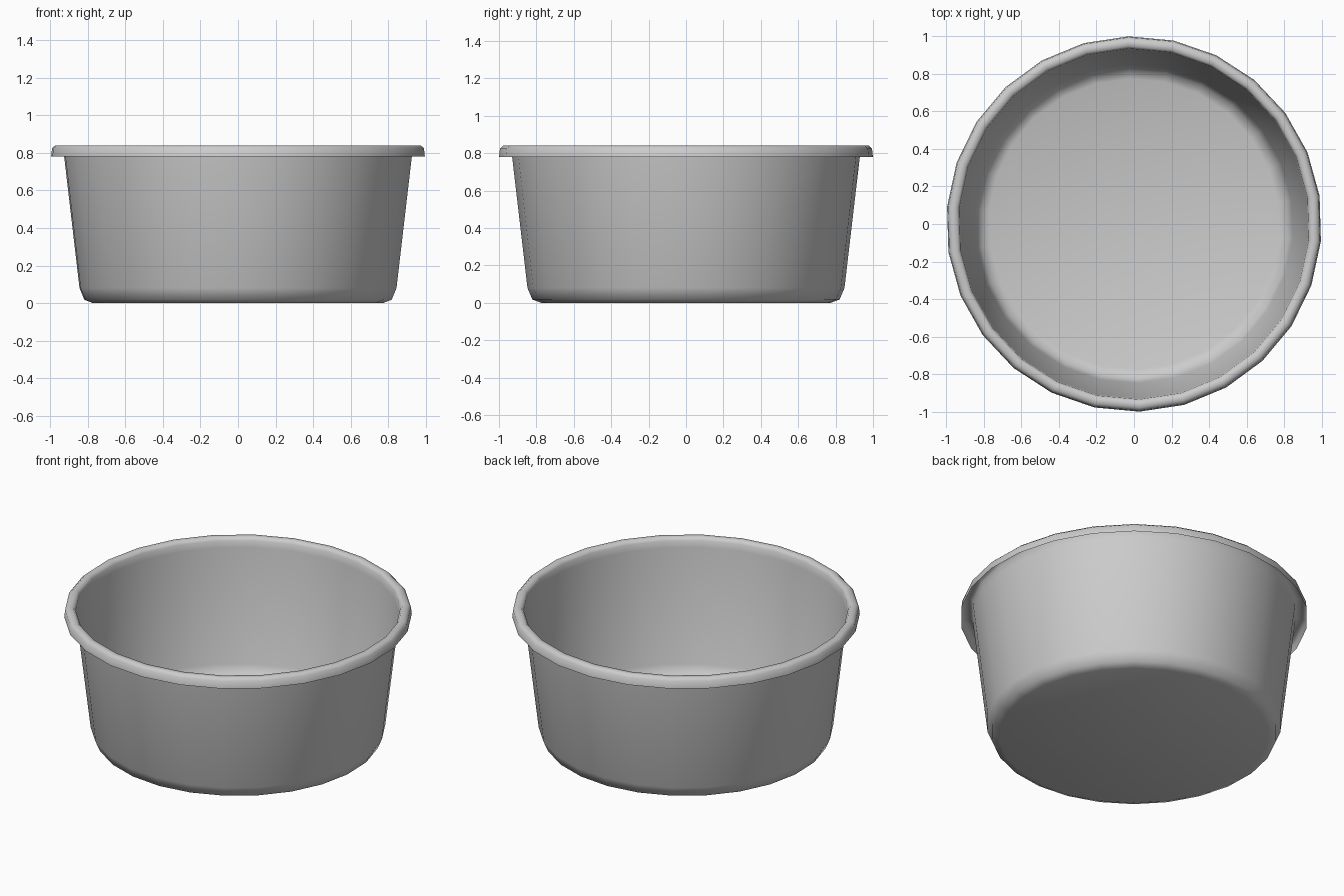
import bpy, bmesh, math

if "Cube" in bpy.data.objects:
    bpy.data.objects.remove(bpy.data.objects["Cube"])

SIDES = 26
OFFSET = math.radians(8.6)

# half cross-section of the sheet (radius, height): floor, wall, rolled-over lip
PROFILE = [(0.775, 0.0), (0.822, 0.018), (0.848, 0.08), (0.93, 0.78),
           (0.935, 0.822), (0.948, 0.84), (0.978, 0.84),
           (0.995, 0.825), (1.0, 0.78)]


def lathe(name, profile, sides, offset):
    bm = bmesh.new()
    rings = []
    for r, z in profile:
        rings.append([bm.verts.new((r * math.cos(offset + math.tau * i / sides),
                                    r * math.sin(offset + math.tau * i / sides), z))
                      for i in range(sides)])
    # round floor
    bm.faces.new(list(reversed(rings[0])))
    # bands between neighbouring rings
    for low, high in zip(rings, rings[1:]):
        for i in range(sides):
            j = (i + 1) % sides
            bm.faces.new((low[i], low[j], high[j], high[i]))
    mesh = bpy.data.meshes.new(name)
    bm.to_mesh(mesh)
    bm.free()
    obj = bpy.data.objects.new(name, mesh)
    bpy.context.collection.objects.link(obj)
    return obj


# open tub with downturned lip
tub = lathe("round_tub", PROFILE, SIDES, OFFSET)
bpy.context.view_layer.objects.active = tub
tub.select_set(True)
bpy.ops.object.shade_smooth_by_angle(angle=math.radians(60))
